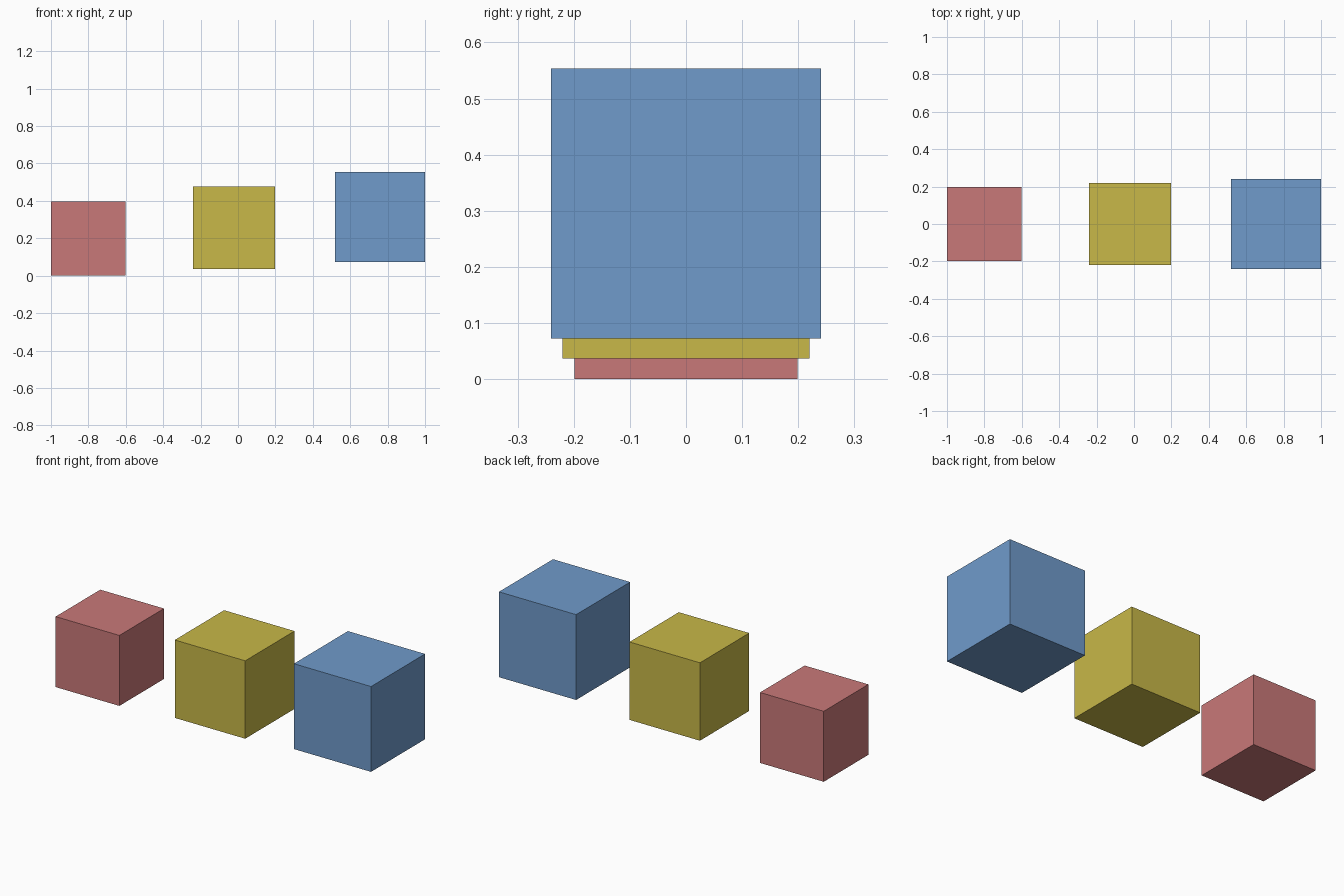
import bpy

if "Cube" in bpy.data.objects:
    bpy.data.objects.remove(bpy.data.objects["Cube"])


def add_cube(name, x, z_bottom, size, colour_name, colour):
    """Flat-shaded cube centred on y = 0, resting at z_bottom."""
    bpy.ops.mesh.primitive_cube_add(size=size, location=(x, 0, z_bottom + size / 2))
    cube = bpy.context.object
    cube.name = name
    mat = bpy.data.materials.new(colour_name)
    mat.diffuse_color = (*colour, 1)
    mat.use_nodes = True
    mat.node_tree.nodes["Principled BSDF"].inputs["Base Color"].default_value = mat.diffuse_color
    cube.data.materials.append(mat)
    return cube


# Three cubes in a row, each larger and higher than the one before
add_cube("small_cube", -0.801, 0.0, 0.398, "soft red", (0.584, 0.19, 0.19))
add_cube("medium_cube", -0.021, 0.037, 0.44, "mustard yellow", (0.578, 0.479, 0.065))
add_cube("large_cube", 0.759, 0.072, 0.482, "soft blue", (0.162, 0.328, 0.597))
